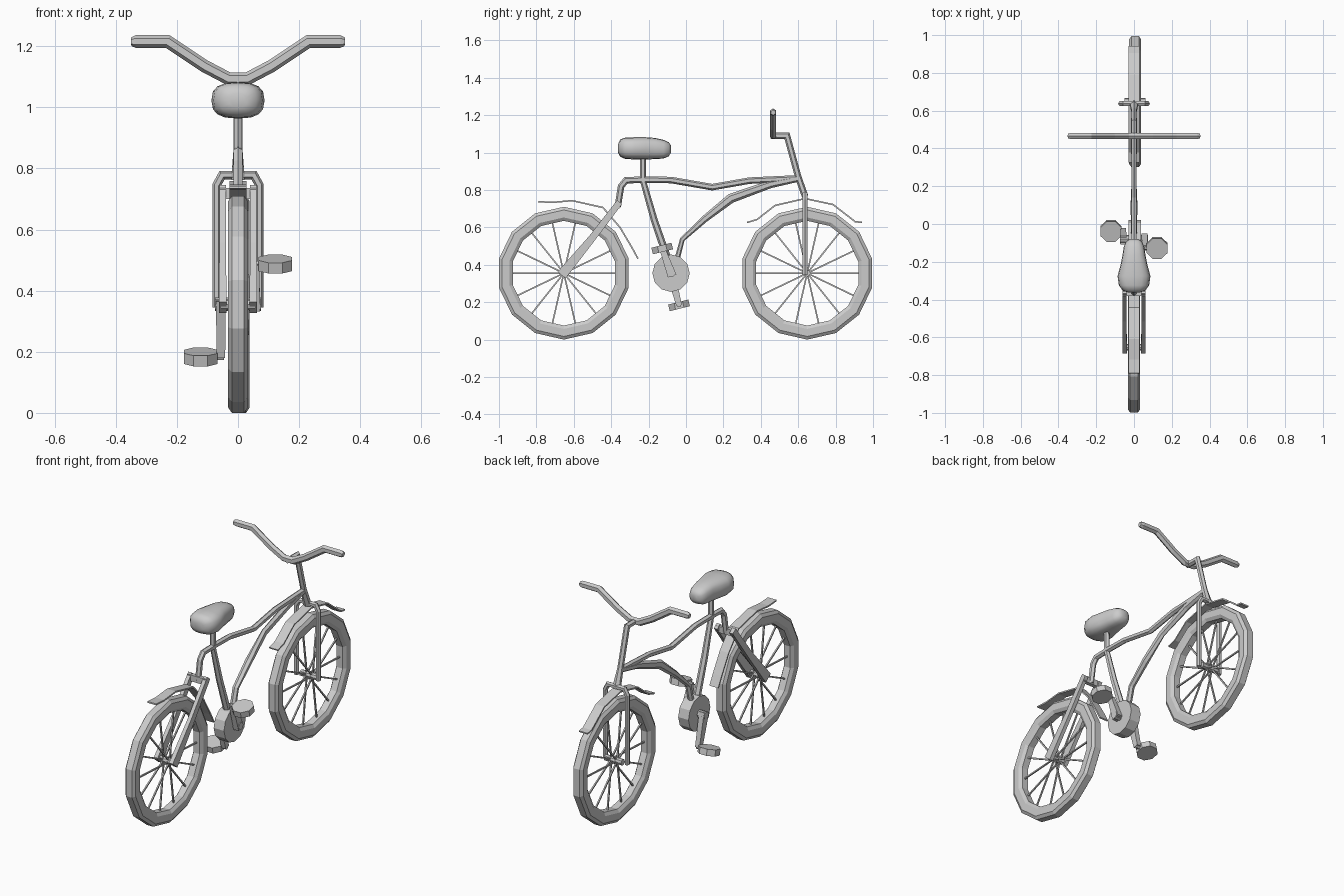
import bpy, bmesh, math
from mathutils import Vector, Matrix

if "Cube" in bpy.data.objects:
    bpy.data.objects.remove(bpy.data.objects["Cube"])

X, Y, Z = Vector((1, 0, 0)), Vector((0, 1, 0)), Vector((0, 0, 1))


def finish(name, bm):
    bmesh.ops.recalc_face_normals(bm, faces=bm.faces)
    me = bpy.data.meshes.new(name)
    bm.to_mesh(me)
    bm.free()
    ob = bpy.data.objects.new(name, me)
    bpy.context.collection.objects.link(ob)
    return ob


def skin(bm, rings, closed=False):
    """Bridge rings of vertices into a surface, capped unless closed."""
    n = len(rings[0])
    for i in range(len(rings) - (0 if closed else 1)):
        p, q = rings[i], rings[(i + 1) % len(rings)]
        for j in range(n):
            k = (j + 1) % n
            bm.faces.new((p[j], p[k], q[k], q[j]))
    if not closed:
        bm.faces.new(rings[0])
        bm.faces.new(rings[-1])


def sweep(bm, pts, sizes, side=X, n=6):
    """Sweep an n-gon; sizes are half extents (along side, across path)."""
    pts = [Vector(p) for p in pts]
    if isinstance(sizes, tuple):
        sizes = [sizes] * len(pts)
    rings = []
    for i, p in enumerate(pts):
        d0 = (p - pts[max(i - 1, 0)]).normalized()
        d1 = (pts[min(i + 1, len(pts) - 1)] - p).normalized()
        t = (d0 + d1).normalized()
        mitre = 1 / max(0.6, t.dot(d1 if d1.length else d0))
        u = t.cross(side).normalized()
        a, b = sizes[i]
        c = math.cos(math.pi / n)
        ring = []
        for j in range(n):
            w = 2 * math.pi * (j + 0.5) / n
            ring.append(bm.verts.new(p + side * (a * math.cos(w) / c) + u * (b * mitre * math.sin(w) / c)))
        rings.append(ring)
    skin(bm, rings)


def tube(name, pts, sizes, side=X, n=6):
    bm = bmesh.new()
    sweep(bm, pts, sizes, side, n)
    return finish(name, bm)


def plane_path(yz, x=0):
    return [(x, y, z) for y, z in yz]


def disc(name, centre, r, depth, n, rot):
    bm = bmesh.new()
    bmesh.ops.create_cone(bm, cap_ends=True, segments=n, radius1=r, radius2=r, depth=depth,
                          matrix=Matrix.Translation(centre) @ rot)
    return finish(name, bm)


ACROSS = Matrix.Rotation(math.pi / 2, 4, 'Y')


# Wheels: 14-sided tyre, spokes and hub
def wheel(label, x0, y0, z0=0.355, n=14):
    prof = [(-.02, .355), (-.032, .338), (-.032, .298), (-.02, .28),
            (.02, .28), (.032, .298), (.032, .338), (.02, .355)]
    bm = bmesh.new()
    rings = []
    for i in range(n):
        a = math.pi * (2 * i + 1) / n
        rings.append([bm.verts.new((x0 + px, y0 + r * math.cos(a), z0 + r * math.sin(a))) for px, r in prof])
    skin(bm, rings, closed=True)
    finish(label + "_tyre", bm)
    bm = bmesh.new()
    for i in range(n):
        a = 2 * math.pi * i / n
        d = Vector((0, math.cos(a), math.sin(a)))
        c = Vector((x0, y0, z0))
        off = X * (.018 if i % 2 else -.018)
        sweep(bm, [c + off + d * .01, c + d * .282], (.004, .004), X, 4)
    finish(label + "_spokes", bm)
    disc(label + "_hub", (x0, y0, z0), .018, .11, 8, ACROSS)


wheel("rear_wheel", 0, -.653)
wheel("front_wheel", .006, .648)

# Fenders: thin wavy strips
tube("rear_fender", plane_path([(-.79, .738), (-.717, .733), (-.61, .743), (-.444, .706),
                                (-.353, .60), (-.289, .492), (-.257, .433)]), (.028, .004), X, 4)
tube("front_fender", plane_path([(.326, .626), (.38, .642), (.476, .717), (.636, .754),
                                 (.786, .722), (.904, .631), (.941, .626)]), (.028, .004), X, 4)

# Frame tubes
tube("top_tube", plane_path([(-.365, .71), (-.347, .82), (-.32, .852), (-.22, .855), (-.08, .853),
                             (.14, .815), (.34, .85), (.60, .862)]), (.014, .015))
tube("down_tube", plane_path([(.60, .86), (.45, .83), (.24, .755), (.10, .645), (-.02, .535), (-.045, .44), (-.075, .36)]),
     [(.014, .014), (.016, .018), (.012, .022), (.018, .016), (.016, .011), (.016, .012), (.018, .015)])
tube("seat_post", plane_path([(-.23, 1.0), (-.23, .85), (-.17, .64), (-.07, .35)]),
     [(.013, .013), (.013, .014), (.016, .016), (.018, .018)])

# Rear fork: crossbar with two tapering legs
bm = bmesh.new()
for s in (-1, 1):
    sweep(bm, [(s * .05, -.355, .735), (s * .05, -.50, .545), (s * .05, -.665, .345)],
          [(.011, .017), (.011, .019), (.012, .028)], X, 4)
sweep(bm, [(-.06, -.368, .718), (.06, -.368, .718)], (.012, .018), Y, 4)
finish("rear_fork", bm)

# Front fork: bevelled arch over the wheel
half = [(.07, .345), (.07, .745), (.052, .778)]
arch = [(-x, .637, z) for x, z in half] + [(x, .637, z) for x, z in reversed(half)]
tube("front_fork", arch, (.013, .012), Y)

# Steering stem
tube("stem", plane_path([(.637, .765), (.60, .87), (.54, 1.09), (.452, 1.09)]),
     [(.022, .015), (.014, .015), (.014, .015), (.014, .014)])

# Handlebar
half = [(.35, 1.214), (.335, 1.215), (.23, 1.215), (.11, 1.135), (.03, 1.093)]
bar = [(-x, .466, z) for x, z in half] + [(x, .466, z) for x, z in reversed(half)]
tube("handlebar", bar, [(.012, .012)] + [(.016, .018)] * 8 + [(.012, .012)], Y)

# Saddle: smooth pear-shaped loft (y, half width, low z, high z)
bm = bmesh.new()
rings = []
for y, w, lo, hi in [(-.363, .03, 1.0, 1.045), (-.352, .06, .978, 1.07), (-.325, .08, .966, 1.08),
                     (-.275, .087, .963, 1.082), (-.215, .071, .963, 1.082), (-.165, .061, .965, 1.078),
                     (-.12, .054, .968, 1.068), (-.092, .042, .98, 1.055), (-.08, .02, 1.0, 1.038)]:
    ring = []
    for j in range(16):
        a = 2 * math.pi * j / 16
        c, s = math.cos(a), math.sin(a)
        ring.append(bm.verts.new((w * math.copysign(abs(c) ** .75, c), y,
                                  (lo + hi) / 2 + (hi - lo) / 2 * math.copysign(abs(s) ** .75, s))))
    rings.append(ring)
skin(bm, rings)
saddle = finish("saddle", bm)
for p in saddle.data.polygons:
    p.use_smooth = True

# Crankset: chainring, axle, arms and eight-sided pedals
disc("chainring", (.003, -.08, .355), .10, .066, 12, ACROSS)
disc("crank_axle", (0, -.08, .355), .022, .15, 8, ACROSS)
for side, s, py, pz in (("right", 1, -.127, .487), ("left", -1, -.037, .183)):
    tube(side + "_crank", [(s * .056, -.08 + s * .006, .355 - s * .015), (s * .056, py, pz)],
         [(.016, .024), (.014, .015)], X, 4)
    tube(side + "_pedal_axle", [(s * .045, py, pz), (s * .12, py, pz)], (.01, .01), Z)
    disc(side + "_pedal", (s * .122, py, pz), .06, .036, 8,
         Matrix.Rotation(math.radians(14), 4, 'X') @ Matrix.Rotation(math.pi / 8, 4, 'Z'))
